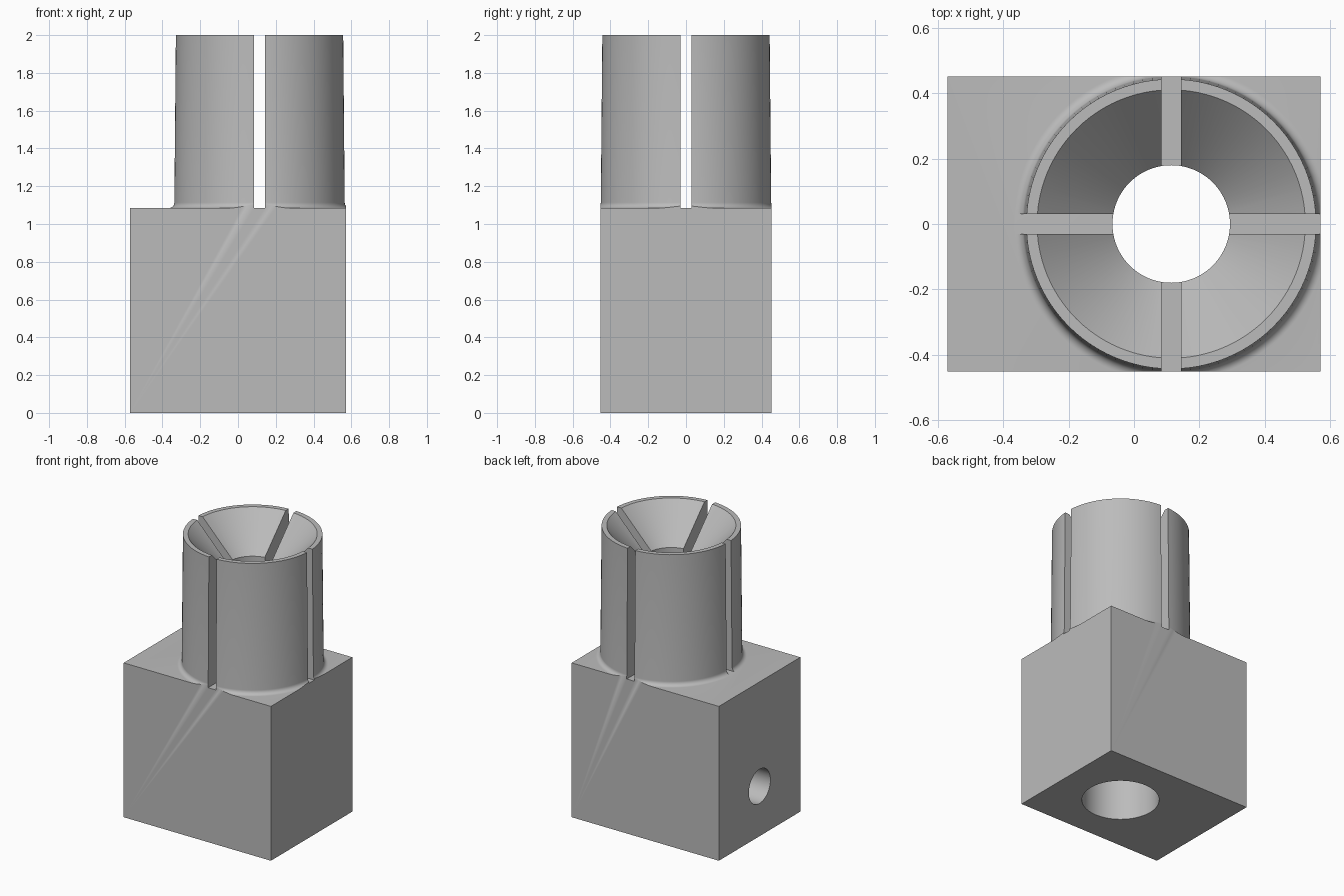
import bpy, bmesh, math
from mathutils import Matrix

if "Cube" in bpy.data.objects:
    bpy.data.objects.remove(bpy.data.objects["Cube"])

CX = 0.114          # axis of the sleeve
TOP = 1.084         # top of the block
SEG = 96

metal = bpy.data.materials.new("plain grey")
metal.diffuse_color = (0.5, 0.5, 0.5, 1)
metal.use_nodes = True
metal.node_tree.nodes["Principled BSDF"].inputs["Base Color"].default_value = metal.diffuse_color


def add(name, bm):
    bmesh.ops.recalc_face_normals(bm, faces=bm.faces)
    me = bpy.data.meshes.new(name)
    bm.to_mesh(me)
    bm.free()
    me.materials.append(metal)
    ob = bpy.data.objects.new(name, me)
    bpy.context.collection.objects.link(ob)
    return ob


def box(name, lo, hi):
    bm = bmesh.new()
    bmesh.ops.create_cube(bm, size=1)
    for v in bm.verts:
        v.co = [lo[i] if v.co[i] < 0 else hi[i] for i in range(3)]
    return add(name, bm)


def turned(name, profile):
    """Solid of revolution about the sleeve axis, capped at both ends."""
    bm = bmesh.new()
    rings = []
    for r, z in profile:
        rings.append([bm.verts.new((CX + r * math.cos(2 * math.pi * i / SEG),
                                    r * math.sin(2 * math.pi * i / SEG), z))
                      for i in range(SEG)])
    for a, b in zip(rings, rings[1:]):
        for i in range(SEG):
            j = (i + 1) % SEG
            bm.faces.new((a[i], a[j], b[j], b[i]))
    bm.faces.new(rings[0][::-1])
    bm.faces.new(rings[-1])
    return add(name, bm)


def combine(ob, tool, operation):
    mod = ob.modifiers.new("cut", 'BOOLEAN')
    mod.operation = operation
    mod.solver = 'EXACT'
    mod.object = tool
    bpy.context.view_layer.objects.active = ob
    bpy.ops.object.modifier_apply(modifier=mod.name)
    bpy.data.objects.remove(tool)


# Block, made oversize and trimmed together with the sleeve's foot
body = box("slotted_sleeve_block", (-0.7, -0.6, -0.1), (0.7, 0.6, TOP))

# Slightly tapered sleeve with a rounded foot
F = 0.03
foot = [(0.452 + F - F * math.sin(a), TOP + F - F * math.cos(a))
        for a in (math.pi / 2 * k / 8 for k in range(1, 9))]
sleeve = turned("sleeve", [(0.452 + F, 0.9), (0.452 + F, TOP)] + foot + [(0.444, 2.0)])
combine(body, sleeve, 'UNION')
combine(body, box("trim", (-0.572, -0.452, 0), (0.572, 0.452, 3)), 'INTERSECT')

# Funnel mouth, narrow bore and wider bottom socket
bore = turned("bore", [(0.25, -0.2), (0.25, 0.7), (0.18, 0.7), (0.18, 1.76),
                       (0.411, 2.0), (0.411, 2.2)])
combine(body, bore, 'DIFFERENCE')

# Two crossing slots that split the sleeve into four fingers
W = 0.03
combine(body, box("slot_x", (-0.8, -W, TOP + 0.001), (0.8, W, 2.3)), 'DIFFERENCE')
combine(body, box("slot_y", (CX - W, -0.8, TOP + 0.001), (CX + W, 0.8, 2.3)), 'DIFFERENCE')

# Round side hole from the left face into the socket
bm = bmesh.new()
bmesh.ops.create_cone(bm, cap_ends=True, segments=48, radius1=0.12, radius2=0.12, depth=0.8,
                      matrix=Matrix.Translation((-0.35, 0, 0.35)) @ Matrix.Rotation(math.pi / 2, 4, 'Y'))
combine(body, add("side_hole", bm), 'DIFFERENCE')

# Smooth round surfaces, crisp edges
bpy.ops.object.select_all(action='DESELECT')
body.select_set(True)
bpy.context.view_layer.objects.active = body
bpy.ops.object.shade_smooth_by_angle(angle=math.radians(30))
